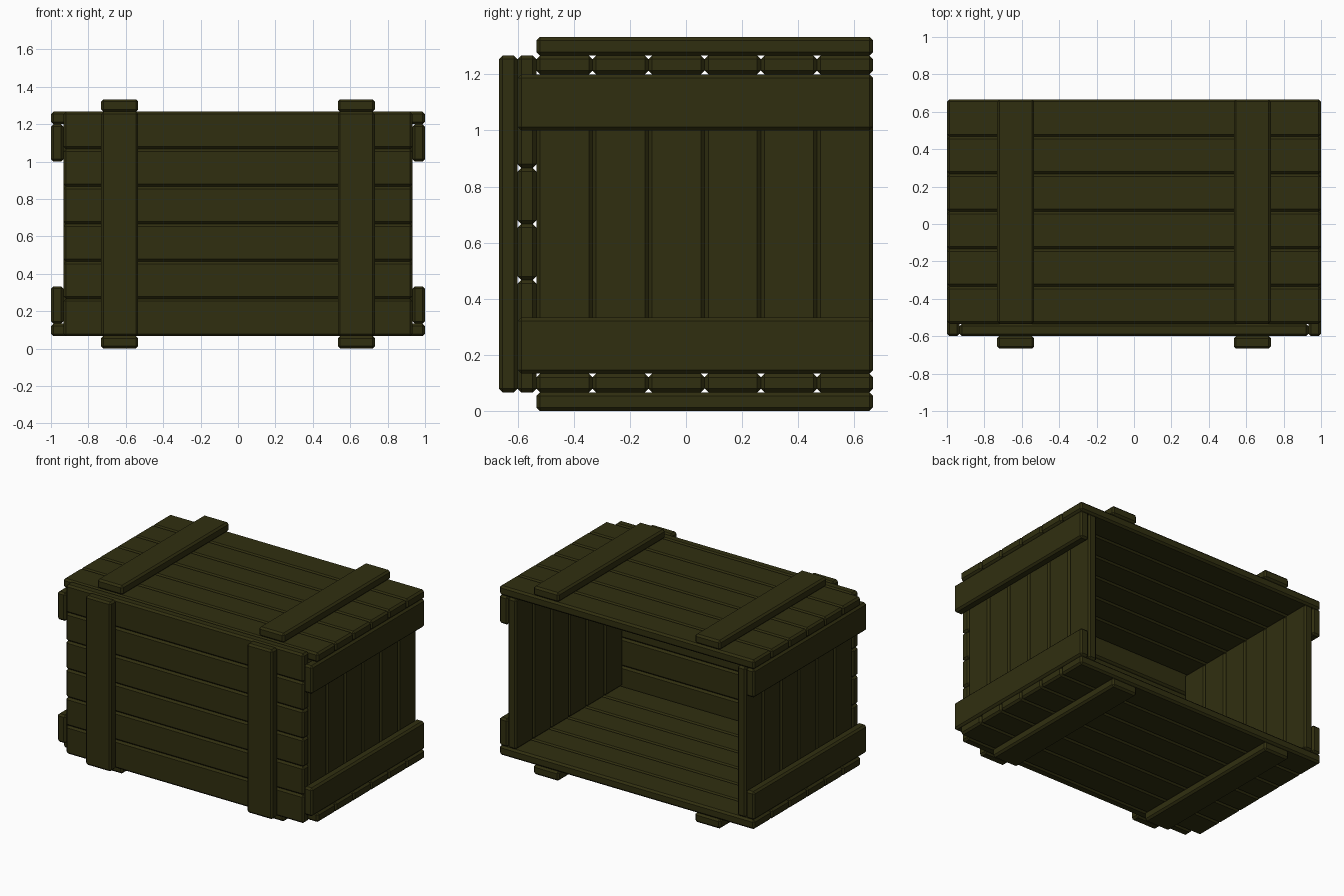
import bpy, bmesh

if "Cube" in bpy.data.objects:
    bpy.data.objects.remove(bpy.data.objects["Cube"])

U = 1 / 15       # one board thickness; the whole crate sits on this grid
CHAMFER = 0.013

wood = bpy.data.materials.new("dark olive wood")
wood.diffuse_color = (0.030, 0.028, 0.005, 1)
wood.use_nodes = True
wood.node_tree.nodes["Principled BSDF"].inputs["Base Color"].default_value = wood.diffuse_color


def board(name, x, y, z):
    """Chamfered board given (min, max) ranges in board thicknesses."""
    bm = bmesh.new()
    bmesh.ops.create_cube(bm, size=1)
    for v in bm.verts:
        for i, (lo, hi) in enumerate((x, y, z)):
            v.co[i] = U * (hi if v.co[i] > 0 else lo)
    bmesh.ops.bevel(bm, geom=bm.edges[:], offset=CHAMFER, segments=1,
                    affect='EDGES', profile=0.5)
    mesh = bpy.data.meshes.new(name)
    bm.to_mesh(mesh)
    bm.free()
    mesh.materials.append(wood)
    obj = bpy.data.objects.new(name, mesh)
    bpy.context.collection.objects.link(obj)


def span(side, lo, hi):
    """Range lo..hi, mirrored to the negative side when side is -1."""
    return (lo, hi) if side > 0 else (-hi, -lo)


for i in range(6):
    y = (-8 + 3 * i, -5 + 3 * i)
    # floor, lid and front planks
    board("floor_plank", (-15, 15), y, (1, 2))
    board("lid_plank", (-15, 15), y, (18, 19))
    board("front_plank", (-14, 14), (-9, -8), (1 + 3 * i, 4 + 3 * i))
    # upright side planks
    for s in (-1, 1):
        board("side_plank", span(s, 13, 14), y, (2, 18))

for s in (-1, 1):
    bx = span(s, 8, 11)
    # battens across the lid, floor and front
    board("lid_batten", bx, (-8, 10), (19, 20))
    board("floor_batten", bx, (-8, 10), (0, 1))
    board("front_batten", bx, (-10, -9), (1, 19))
    # lower and upper rails on the sides
    board("lower_side_rail", span(s, 14, 15), (-9, 10), (2, 5))
    board("upper_side_rail", span(s, 14, 15), (-9, 10), (15, 18))
